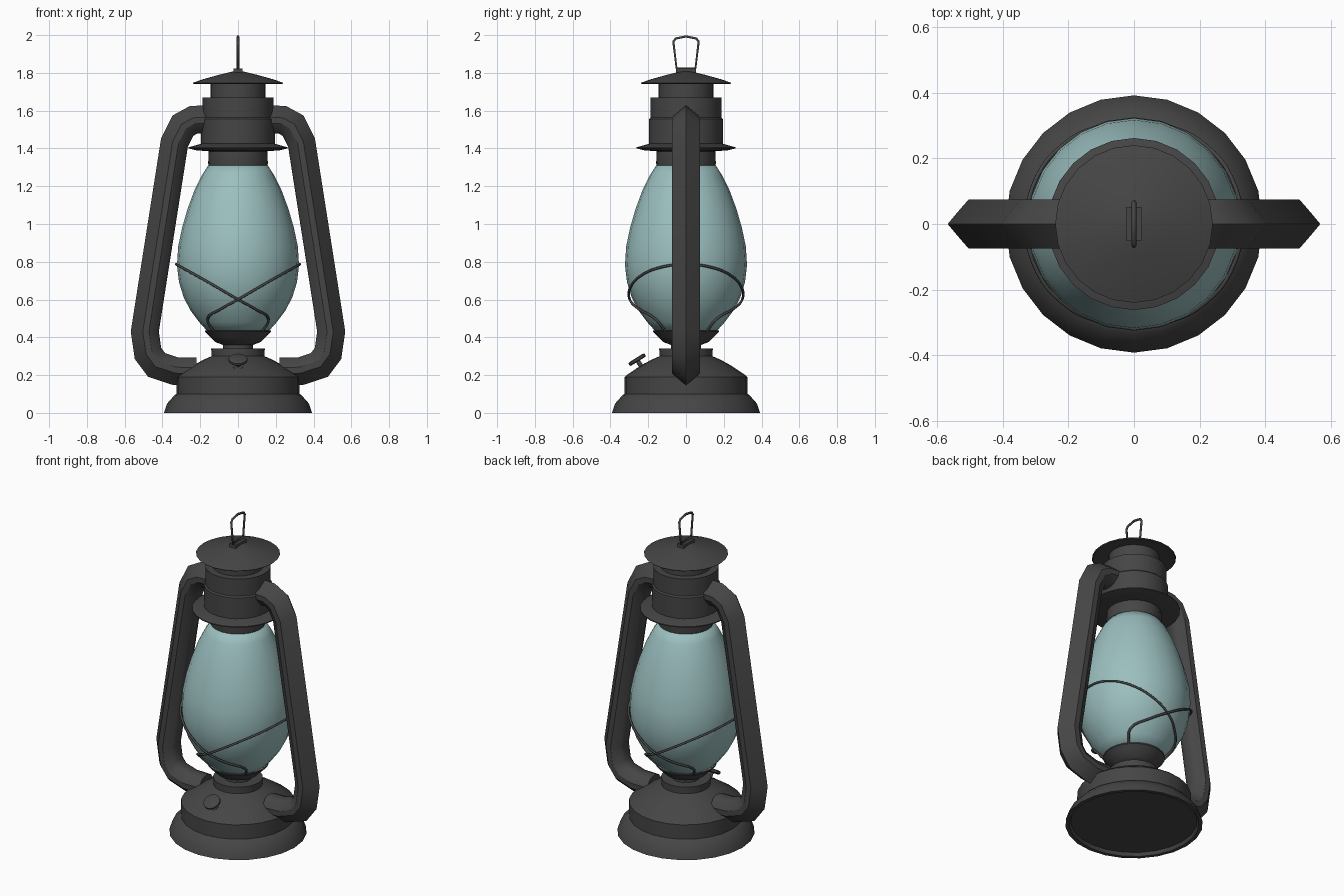
import bpy, bmesh, math
from mathutils import Vector

if "Cube" in bpy.data.objects:
    bpy.data.objects.remove(bpy.data.objects["Cube"])


def material(name, color):
    m = bpy.data.materials.new(name)
    m.diffuse_color = (*color, 1)
    m.use_nodes = True
    m.node_tree.nodes["Principled BSDF"].inputs["Base Color"].default_value = m.diffuse_color
    return m


METAL = material("dark_metal", (0.06, 0.06, 0.06))
GLASS = material("tinted_glass", (0.33, 0.52, 0.52))


def finish(obj, mat=METAL, angle=30):
    obj.data.materials.append(mat)
    bpy.ops.object.select_all(action='DESELECT')
    obj.select_set(True)
    bpy.context.view_layer.objects.active = obj
    if obj.type == 'MESH':
        bpy.ops.object.shade_smooth_by_angle(angle=math.radians(angle))
    return obj


def mesh_object(name, verts, faces):
    bm = bmesh.new()
    vs = [bm.verts.new(v) for v in verts]
    for f in faces:
        bm.faces.new([vs[i] for i in f])
    bmesh.ops.remove_doubles(bm, verts=bm.verts, dist=1e-5)
    bmesh.ops.recalc_face_normals(bm, faces=bm.faces)
    me = bpy.data.meshes.new(name)
    bm.to_mesh(me)
    bm.free()
    obj = bpy.data.objects.new(name, me)
    bpy.context.collection.objects.link(obj)
    return obj


def skin(name, rings, caps=True):
    """Join rings of points with quads and close both ends."""
    n = len(rings[0])
    faces = [(i * n + j, i * n + (j + 1) % n, (i + 1) * n + (j + 1) % n, (i + 1) * n + j)
             for i in range(len(rings) - 1) for j in range(n)]
    if caps:
        last = (len(rings) - 1) * n
        faces += [tuple(range(n)), tuple(range(last, last + n))]
    return mesh_object(name, [p for r in rings for p in r], faces)


def lathe(name, profile, mat=METAL, sides=24, angle=30):
    rings = [[(r * math.cos(2 * math.pi * k / sides), r * math.sin(2 * math.pi * k / sides), z)
              for k in range(sides)] for r, z in profile]
    return finish(skin(name, rings), mat, angle)


def wire(name, points, radius, cyclic=False, smooth=True):
    cu = bpy.data.curves.new(name, 'CURVE')
    cu.dimensions = '3D'
    cu.bevel_depth = radius
    cu.bevel_resolution = 1
    cu.resolution_u = 4
    cu.use_fill_caps = True
    if smooth:
        sp = cu.splines.new('BEZIER')
        sp.bezier_points.add(len(points) - 1)
        for b, p in zip(sp.bezier_points, points):
            b.co = p
            b.handle_left_type = b.handle_right_type = 'AUTO'
    else:
        sp = cu.splines.new('POLY')
        sp.points.add(len(points) - 1)
        for b, p in zip(sp.points, points):
            b.co = (*p, 1)
    sp.use_cyclic_u = cyclic
    obj = bpy.data.objects.new(name, cu)
    bpy.context.collection.objects.link(obj)
    return finish(obj)


# Fuel tank with recessed underside
lathe("fuel_tank", [(.36, .02), (.37, 0), (.392, 0), (.375, .05), (.335, .095), (.325, .10),
                    (.325, .19), (.315, .20), (.24, .25), (.18, .283), (.14, .30),
                    (.142, .342), (.08, .342), (.08, .375)])

# Burner cup below the glass
lathe("burner_cup", [(.08, .36), (.12, .375), (.15, .405), (.175, .43), (.175, .437), (.15, .437)])

# Glass globe
lathe("glass_globe", [(.16, .43), (.205, .48), (.25, .54), (.287, .61), (.312, .69), (.323, .78),
                      (.317, .88), (.296, .98), (.267, 1.08), (.23, 1.18), (.19, 1.26), (.158, 1.31)],
      GLASS, angle=60)

# Chimney parts
lathe("glass_collar", [(.155, 1.305), (.158, 1.32), (.155, 1.40)])
lathe("chimney_brim", [(.155, 1.385), (.22, 1.39), (.262, 1.40), (.262, 1.406), (.195, 1.425)])
lathe("chimney_body", [(.195, 1.415), (.195, 1.555), (.187, 1.563), (.187, 1.67), (.145, 1.67), (.145, 1.76)])
lathe("chimney_cap", [(.14, 1.755), (.235, 1.742), (.24, 1.747), (.19, 1.765), (.10, 1.79), (.025, 1.808)])

# Hanging loop and its mount
bpy.ops.mesh.primitive_cube_add(size=1, location=(0, 0, 1.81))
mount = bpy.context.object
mount.name = "loop_mount"
mount.scale = (.045, .105, .025)
finish(mount)
wire("hanging_loop", [(0, -.05, 1.825), (0, -.067, 1.965), (0, -.055, 1.982), (0, 0, 1.993),
                      (0, .055, 1.982), (0, .067, 1.965), (0, .05, 1.825)], .007, True, False)

# Side tubes: ridged section swept along a path, mirrored
path = [Vector(p) for p in [(.15, 1.555), (.235, 1.55), (.29, 1.52), (.335, 1.43), (.492, .43),
                            (.475, .315), (.43, .255), (.33, .222), (.22, .22)]]
section = [(0, .075), (.028, .052), (.075, .012), (.075, -.02), (.045, -.062), (.02, -.072),
           (-.02, -.072), (-.045, -.062), (-.075, -.02), (-.075, .012), (-.028, .052)]
rings = []
for i, p in enumerate(path):
    a = (p - path[max(i - 1, 0)]) if i else (path[1] - p)
    b = (path[i + 1] - p) if i < len(path) - 1 else a
    a, b = a.normalized(), b.normalized()
    t = (a + b).normalized()
    k = 1 / t.dot(a)
    rings.append([(p.x - t.y * o * k, w, p.y + t.x * o * k) for w, o in section])
tube = skin("side_tubes", rings)
tube.modifiers.new("Mirror", 'MIRROR').use_axis = (True, False, False)
finish(tube, angle=35)

# Crossed guard wires round the glass
half = [(.13, .11, .432), (.162, .16, .495), (.09, .25, .55), (0, .298, .60), (-.12, .292, .67),
        (-.22, .238, .727), (-.295, .145, .768), (-.328, 0, .787)]
loop = half + [(x, -y, z) for x, y, z in half[-2::-1]]
for name, s in (("guard_wire_left", 1), ("guard_wire_right", -1)):
    wire(name, [(x * s, y, z) for x, y, z in loop], .007)

# Wick knob: turned part tilted out from the tank
knob = lathe("wick_knob", [(.03, -.005), (.03, .008), (.012, .008), (.012, .035), (.045, .035),
                           (.05, .04), (.05, .052), (.042, .056)], sides=16)
knob.location = (0, -.235, .243)
knob.rotation_euler = (math.radians(32), 0, 0)
